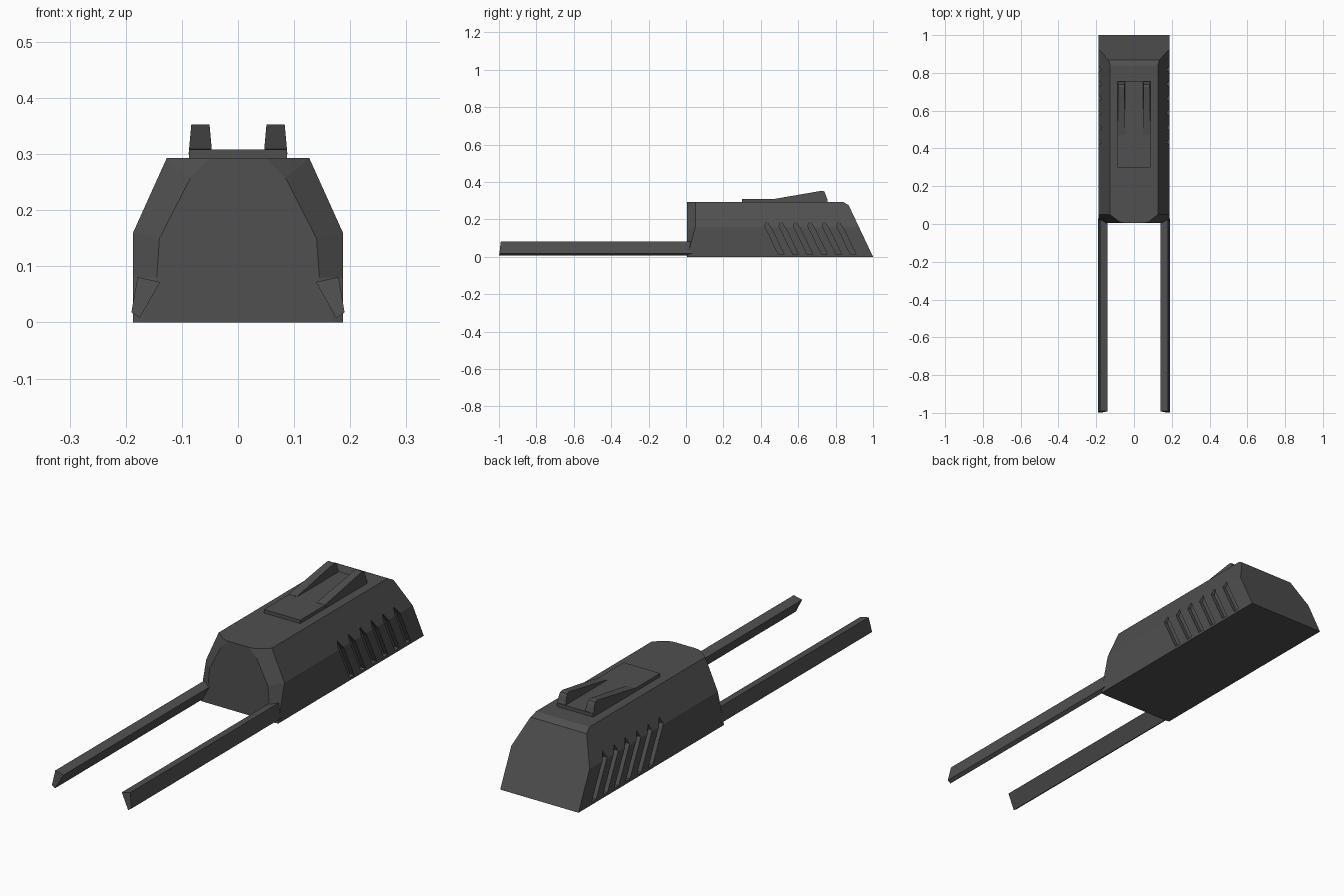
import bpy, bmesh

if "Cube" in bpy.data.objects:
    bpy.data.objects.remove(bpy.data.objects["Cube"])

dark = bpy.data.materials.new("dark_grey")
dark.diffuse_color = (0.08, 0.08, 0.08, 1)
dark.use_nodes = True
dark.node_tree.nodes["Principled BSDF"].inputs["Base Color"].default_value = dark.diffuse_color


def finish(bm, name):
    bmesh.ops.recalc_face_normals(bm, faces=bm.faces)
    me = bpy.data.meshes.new(name)
    bm.to_mesh(me)
    bm.free()
    ob = bpy.data.objects.new(name, me)
    bpy.context.collection.objects.link(ob)
    me.materials.append(dark)
    return ob


def loft(bm, rings):
    """Skin a list of equal-length rings and cap both ends."""
    vs = [[bm.verts.new(p) for p in r] for r in rings]
    n = len(vs[0])
    for a, b in zip(vs, vs[1:]):
        for i in range(n):
            j = (i + 1) % n
            bm.faces.new((a[i], a[j], b[j], b[i]))
    bm.faces.new(vs[0])
    bm.faces.new(vs[-1])


def both(half):
    """Close a right-hand half outline (top to bottom) with its mirror image."""
    return half + [(-x, y, z) for x, y, z in reversed(half)]


def rear(z):
    return 1.0 - 0.4727 * z


# Body: chamfered nose, straight shell, sloped tail
lower = [(0.187, 0.16), (0.187, 0.08), (0.187, 0.0)]
nose = [(0.05, 0.005, 0.293), (0.085, 0.005, 0.257), (0.14, 0.005, 0.15),
        (0.145, 0.005, 0.08), (0.172, 0.005, 0.0)]
shoulder = [(0.075, 0.01, 0.293), (0.127, 0.05, 0.293), (0.187, 0.05, 0.16),
            (0.187, 0.028, 0.08), (0.187, 0.008, 0.0)]
crest = [(0.075, 0.84, 0.293), (0.127, 0.84, 0.293)] + \
        [(x, rear(z) - 0.03, z) for x, z in lower]
tail = [(x, rear(z), z) for x, z in [(0.075, 0.277), (0.134, 0.277)] + lower]
bm = bmesh.new()
loft(bm, [both(r) for r in (nose, shoulder, crest, tail)])
body = finish(bm, "body")

# Slanted side vents, cut as shallow grooves
slot = [(0.42, 0.165), (0.43, 0.192), (0.458, 0.15), (0.525, 0.012), (0.495, 0.012)]
bm = bmesh.new()
for s in (1, -1):
    for i in range(6):
        loft(bm, [[(s * x, y + 0.077 * i, z) for y, z in slot] for x in (0.168, 0.25)])
cutter = finish(bm, "vent_cutter")
cutter.hide_render = True
cutter.hide_viewport = True
mod = body.modifiers.new("vents", "BOOLEAN")
mod.operation = "DIFFERENCE"
mod.solver = "EXACT"
mod.object = cutter

# Long front prongs with a leaning section and slanted tips
section = [(0.139, 0.072), (0.179, 0.081), (0.190, 0.018), (0.175, 0.008)]
for s, side in ((1, "right"), (-1, "left")):
    bm = bmesh.new()
    loft(bm, [[(s * x, -1.0 + 0.12 * z, z) for x, z in section],
              [(s * x, 0.03, z) for x, z in section]])
    finish(bm, side + "_prong")

# Raised top plate
bm = bmesh.new()
loft(bm, [[(x, y, z) for x, y in ((-0.087, 0.3), (0.087, 0.3), (0.087, 0.757), (-0.087, 0.757))]
          for z in (0.285, 0.308)])
finish(bm, "top_plate")

# Tapered sight fins on the plate
profile = [(0.47, 0.300), (0.47, 0.309), (0.725, 0.353), (0.738, 0.350),
           (0.745, 0.338), (0.757, 0.300)]
for s, side in ((1, "right"), (-1, "left")):
    bm = bmesh.new()
    loft(bm, [[(s * (0.067 + k * (0.021 - 0.09 * (z - 0.3))), y, z) for y, z in profile]
              for k in (-1, 1)])
    finish(bm, side + "_fin")
